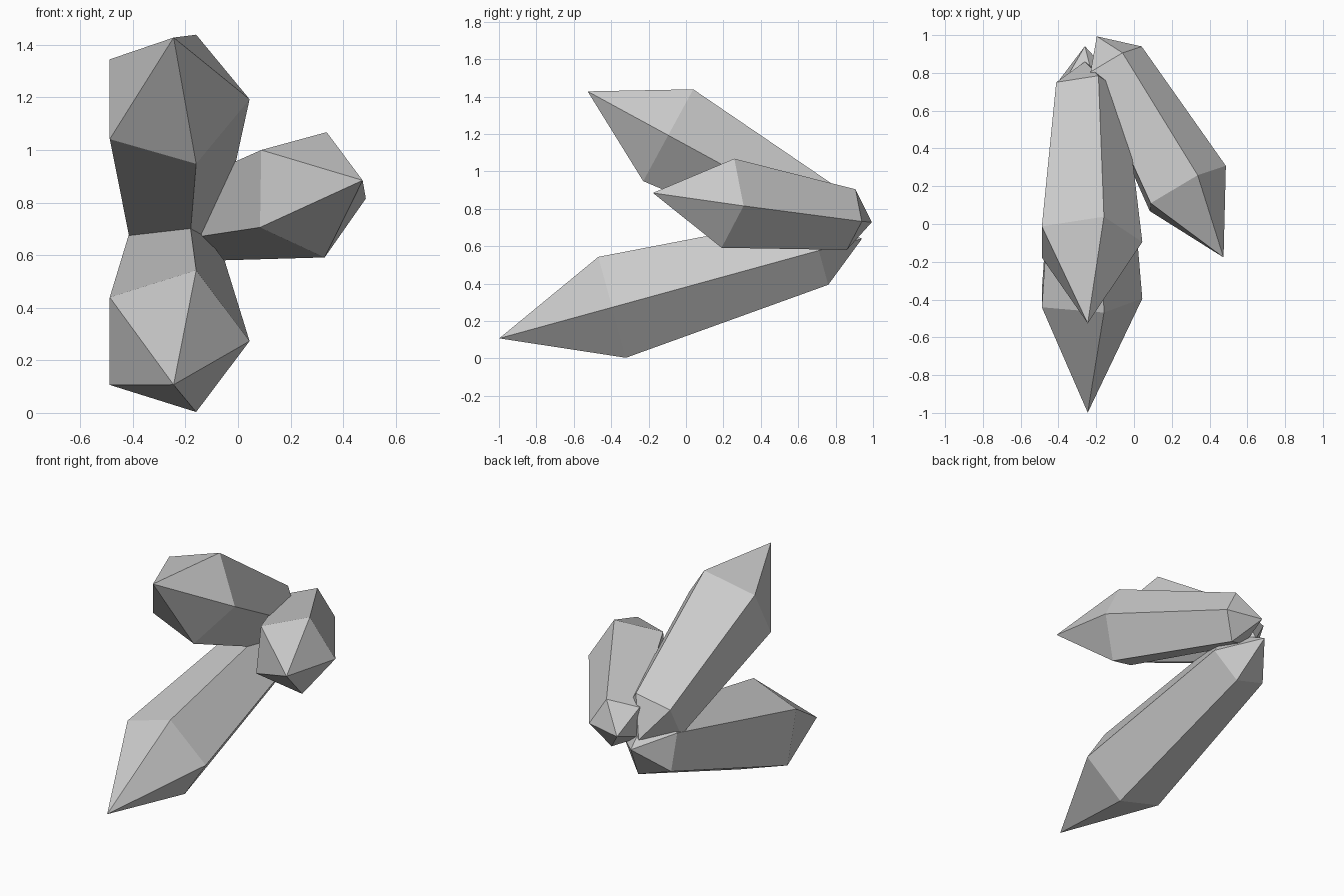
import bpy, bmesh
from math import cos, sin, tau
from mathutils import Vector

if "Cube" in bpy.data.objects:
    bpy.data.objects.remove(bpy.data.objects["Cube"])

SIDES = 5


def crystal(name, centre, axis, side, radius, stretch):
    """Double-pointed five-sided shard; axis runs from the long tip to the root."""
    centre, axis = Vector(centre), Vector(axis).normalized()
    u = Vector(side)
    u = (u - axis * u.dot(axis)).normalized()
    v = u.cross(axis)
    bm = bmesh.new()

    def ring(along, r):
        c = centre + axis * along * stretch
        return [bm.verts.new(c + r * (u * cos(tau * i / SIDES) + v * sin(tau * i / SIDES)))
                for i in range(SIDES)]

    wide = ring(0, radius)
    narrow = ring(1.146, radius * 0.68)
    tip = bm.verts.new(centre - axis * 0.626 * stretch + u * 0.005)
    root = bm.verts.new(centre + axis * 1.386 * stretch - u * 0.01)
    for i in range(SIDES):
        j = (i + 1) % SIDES
        bm.faces.new((wide[i], wide[j], narrow[j], narrow[i]))
        bm.faces.new((tip, wide[j], wide[i]))
        bm.faces.new((root, narrow[i], narrow[j]))
    bmesh.ops.recalc_face_normals(bm, faces=bm.faces)
    mesh = bpy.data.meshes.new(name)
    bm.to_mesh(mesh)
    bm.free()
    bpy.context.collection.objects.link(bpy.data.objects.new(name, mesh))


# Three shards fanning out from a shared root at the back
crystal("lower_crystal", (-0.25, -0.395, 0.273), (0, 0.964, 0.265), (1, 0, 0), 0.294, 1.0)
crystal("upper_crystal", (-0.25, -0.095, 1.193), (0, 0.878, -0.478), (1, 0, 0), 0.294, 0.784)
crystal("side_crystal", (0.265, 0.187, 0.836), (-0.485, 0.868, -0.116),
        (0.87, 0.486, -0.083), 0.253, 0.675)
